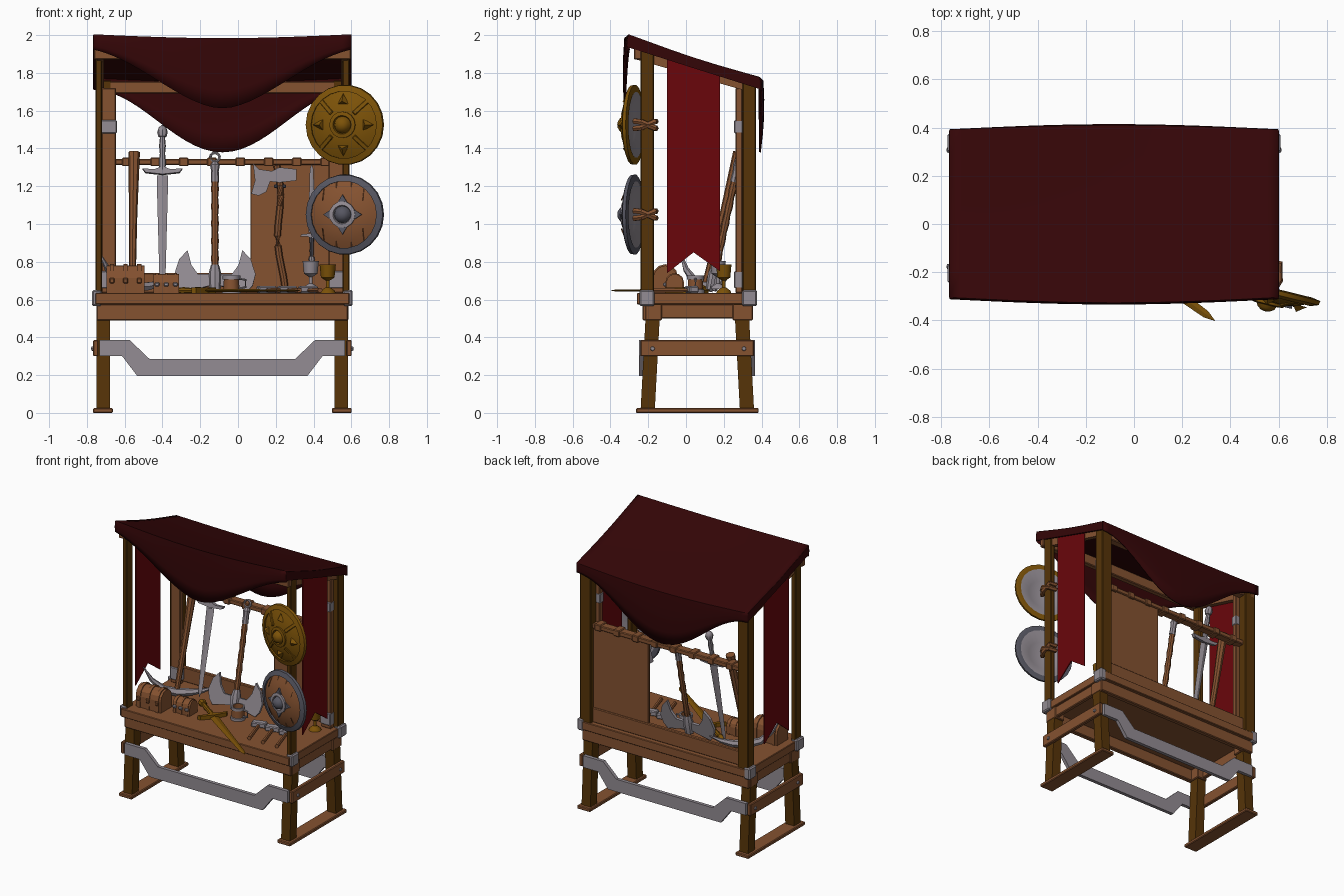
import bpy, bmesh, math
from mathutils import Matrix, Vector

if "Cube" in bpy.data.objects:
    bpy.data.objects.remove(bpy.data.objects["Cube"])

def mat(name, r, g, b):
    m = bpy.data.materials.new(name)
    m.diffuse_color = [((c / 255 + .055) / 1.055) ** 2.4 for c in (r, g, b)] + [1]
    m.use_nodes = True
    m.node_tree.nodes["Principled BSDF"].inputs["Base Color"].default_value = m.diffuse_color
    return m
WOOD = mat("light wood", 133, 82, 48)
DARK = mat("dark wood", 86, 52, 8)
METAL = mat("light metal", 147, 140, 147)
IRON = mat("dark metal", 86, 86, 97)
GOLD = mat("gold", 124, 82, 8)
CLOTH = mat("dark red cloth", 52, 5, 7)
RED = mat("red banner cloth", 106, 6, 11)
T, R = Matrix.Translation, Matrix.Rotation
CX, TOP = -0.083, 0.635          # stall centre in x, table surface height
YZ = R(math.pi / 2, 4, 'Z')      # turns an xz profile into a yz profile

def finish(name, bm, mats, M=Matrix(), smooth=False):
    bm.transform(M)
    bmesh.ops.remove_doubles(bm, verts=bm.verts, dist=1e-5)
    bmesh.ops.recalc_face_normals(bm, faces=bm.faces)
    me = bpy.data.meshes.new(name)
    bm.to_mesh(me)
    bm.free()
    for m in mats:
        me.materials.append(m)
    if smooth:
        for p in me.polygons:
            p.use_smooth = True
        me.set_sharp_from_angle(angle=math.radians(38))
    ob = bpy.data.objects.new(name, me)
    bpy.context.collection.objects.link(ob)
    return ob

def box(name, xs, ys, zs, m, bevel=0.005, M=Matrix()):
    bm = bmesh.new()
    bmesh.ops.create_cube(bm, size=1)
    lo = [min(v) for v in (xs, ys, zs)]
    d = [abs(v[1] - v[0]) for v in (xs, ys, zs)]
    for v in bm.verts:
        v.co = [lo[i] + d[i] * (v.co[i] + .5) for i in range(3)]
    if bevel:
        bmesh.ops.bevel(bm, geom=bm.edges[:], offset=min(bevel, min(d) * .3), segments=1, affect='EDGES')
    return finish(name, bm, [m], M)

def plate(name, pts, t, m, M=Matrix()):
    """xz outline extruded along y, centred on y = 0"""
    bm = bmesh.new()
    f = bm.faces.new([bm.verts.new((x, -t / 2, z)) for x, z in pts])
    g = bmesh.ops.extrude_face_region(bm, geom=[f])['geom']
    bmesh.ops.translate(bm, verts=[v for v in g if isinstance(v, bmesh.types.BMVert)], vec=(0, t, 0))
    return finish(name, bm, [m], M)

def lathe(name, prof, mats, M=Matrix(), n=12, seg=None, smooth=True):
    bm = bmesh.new()
    rings = [[bm.verts.new((r * math.cos(a), r * math.sin(a), z)) for a in
              [2 * math.pi * i / n for i in range(n)]] for r, z in prof]
    for k in range(len(prof) - 1):
        for i in range(n):
            j = (i + 1) % n
            f = bm.faces.new((rings[k][i], rings[k][j], rings[k + 1][j], rings[k + 1][i]))
            f.material_index = seg[k] if seg else 0
    return finish(name, bm, mats, M, smooth)

def tube(name, pts, radii, m, n=8, M=Matrix()):
    bm, rings = bmesh.new(), []
    pts = [Vector(p) for p in pts]
    for i, p in enumerate(pts):
        q = (pts[min(i + 1, len(pts) - 1)] - pts[max(i - 1, 0)]).to_track_quat('Z', 'Y')
        rings.append([bm.verts.new(p + q @ Vector((radii[i] * math.cos(a), radii[i] * math.sin(a), 0)))
                      for a in [2 * math.pi * k / n for k in range(n)]])
    for a, b in zip(rings, rings[1:]):
        for i in range(n):
            bm.faces.new((a[i], a[(i + 1) % n], b[(i + 1) % n], b[i]))
    bm.faces.new(rings[0])
    bm.faces.new(rings[-1])
    return finish(name, bm, [m], M, True)

# ---- frame, mirrored left and right
for s, side in ((-1, "left"), (1, "right")):
    X = lambda a, b: (CX + s * a, CX + s * b)
    box(side + "_foot", X(.58, .685), (-.265, .385), (0, .025), WOOD)
    for y0, y1, nm in ((-.24, -.21, "front"), (.36, .33, "back")):
        d = .075 if nm == "front" else -.075
        plate(f"{side}_{nm}_leg", [(y0, .02), (y0 + d, .02), (y1 + d, .58), (y1, .58)], .07, DARK,
              T((CX + s * .63, 0, 0)) @ YZ)
        yc = y1 + d / 2
        box(f"{side}_{nm}_leg_block", X(.585, .667), (yc - .045, yc + .045), (.49, .575), WOOD)
        yb = -.207 if nm == "front" else .337
        box(f"{side}_{nm}_corner_bracket", X(.64, .69), (yb - .04, yb + .04), (.565, .65), METAL, .008)
        lathe(f"{side}_{nm}_bolt", [(0, .01), (.01, .008), (.012, 0)], [METAL],
              T((CX + s * .685, yb + (.03 if nm == "front" else -.03), .34)) @ R(s * math.pi / 2, 4, 'Y'), 8)
    box(side + "_front_post", X(.637, .672), (-.24, -.17), (.6, 1.93), DARK)
    box(side + "_back_post", X(.587, .672), (.30, .37), (.6, 1.76), DARK)
    box(side + "_back_post_board", X(.562, .64), (.262, .30), (TOP, 1.72), WOOD)
    box(side + "_upper_bracket", X(.558, .641), (.255, .302), (1.48, 1.55), METAL)
    box(side + "_lower_bracket", X(.558, .641), (.255, .302), (.66, .75), METAL)
    box(side + "_stretcher", X(.657, .685), (-.24, .36), (.30, .385), WOOD)
    box(side + "_apron", X(.63, .66), (-.2, .33), (.5, .575), WOOD)
    plate(side + "_rafter", [(-.26, 1.93), (.37, 1.74), (.37, 1.69), (-.26, 1.87)], .035, WOOD,
          T((CX + s * .645, 0, 0)) @ YZ)
    plate(side + "_banner", [(-.10, 1.88), (.18, 1.80), (.18, .75), (.04, .85), (-.10, .74)], .008, RED,
          T((CX + s * .667, 0, 0)) @ YZ)

# ---- table and cross members
box("table_top", (CX - .672, CX + .672), (-.26, .375), (.575, TOP), WOOD, .004)
box("front_apron", (CX - .665, CX + .665), (-.23, -.195), (.49, .577), WOOD)
box("back_apron", (CX - .665, CX + .665), (.32, .355), (.49, .577), WOOD)
box("back_low_board", (CX - .59, CX + .59), (.315, .345), (TOP, .74), WOOD)
box("back_panel", (.065, .555), (.315, .335), (.65, 1.325), WOOD)
box("weapon_rail", (CX - .6, CX + .6), (.285, .345), (1.312, 1.345), WOOD)
for i in range(8):
    x = CX - .53 + i * .15
    box(f"rail_peg_{i}", (x, x + .05), (.275, .352), (1.306, 1.352), WOOD)
box("front_roof_beam", (CX - .68, CX + .68), (-.275, -.235), (1.87, 1.945), WOOD)
box("back_roof_beam", (CX - .66, CX + .66), (.30, .355), (1.69, 1.755), WOOD)
half = [(-.65, .385), (-.49, .385), (-.385, .285), (.385, .285), (.49, .385), (.65, .385),
        (.65, .30), (.53, .30), (.45, .195), (-.45, .195), (-.53, .30), (-.65, .30)]
plate("front_metal_brace", half, .025, METAL, T((CX, -.235, 0)))
plate("back_metal_brace", half, .025, METAL, T((CX, .353, 0)))

# ---- sagging cloth roof with front and back flaps
bm = bmesh.new()
N, rows = 28, []
for i in range(N + 1):
    t = -1 + 2 * i / N
    c, x = math.cos(t * math.pi / 2), CX + t * .683
    f = .55 * c * c + .45 * (1.118 - math.sqrt(t * t + .02) * 1.107) / .962
    yf, zf, yb, zb = -.302 - .022 * c, 2 - .02 * c, .388 + .018 * c, 1.775 - .02 * c
    ef, eb = 1.925 - .312 * f, 1.71 - .33 * c * c
    col = [(yf - .005 * math.sin(k * math.pi / 4), ef + (zf - ef) * k / 4) for k in range(5)]
    col += [(yf + (yb - yf) * k / 6, zf + (zb - zf) * k / 6 - .012 * math.sin(k * math.pi / 6)) for k in range(1, 7)]
    col += [(yb + .01 * c * math.sin(k * math.pi / 4) - .015 * c * k / 4, zb + (eb - zb) * k / 4) for k in range(1, 5)]
    rows.append([bm.verts.new((x, y, z)) for y, z in col])
for a, b in zip(rows, rows[1:]):
    for k in range(len(a) - 1):
        bm.faces.new((a[k], a[k + 1], b[k + 1], b[k]))
roof = finish("cloth_roof", bm, [CLOTH], smooth=True)
sol = roof.modifiers.new("thickness", 'SOLIDIFY')
sol.thickness, sol.offset = .01, 0
for s, side in ((-1, "left"), (1, "right")):
    plate(side + "_roof_hem", [(-.305, 2), (.04, 1.877), (.388, 1.777), (.388, 1.715), (.04, 1.825), (-.305, 1.935)],
          .012, CLOTH, T((CX + s * .678, 0, 0)) @ YZ)

# ---- shields on the right front post
def shield(name, z, face, rim, star):
    M = T((.565, -.275, z)) @ R(-.24, 4, 'Z') @ R(math.pi / 2, 4, 'X')
    prof = [(0, .055), (.09, .045), (.14, .03), (.178, .012), (.178, .024), (.21, .012), (.213, -.006),
            (.176, -.012), (.1, .02), (0, .035)]
    lathe(name, prof, [face, rim, METAL], M, 22, [0, 0, 0, 1, 1, 1, 1, 2, 2])
    lathe(name + "_boss_ring", [(.07, .04), (.07, .058), (.05, .062), (.045, .05)], [METAL if star else GOLD], M, 16)
    lathe(name + "_boss", [(.046, .05), (.036, .075), (.018, .087), (0, .09)], [rim], M, 12)
    for i in range(4):
        Q = M @ R(i * math.pi / 2, 4, 'Z')
        if star:
            plate(name + f"_star_point_{i}", [(.05, -.035), (.105, 0), (.05, .035)], .018, IRON,
                  Q @ T((0, 0, .045)) @ R(math.pi / 2, 4, 'X'))
        else:
            lathe(name + f"_stud_{i}", [(.04, 0), (0, .03)], [rim], Q @ T((.125, 0, .032)), 3, smooth=False)
            box(name + f"_rib_{i}", (.08, .18), (-.012, .012), (-.006, .01), rim, .003,
                Q @ R(.78, 4, 'Z') @ T((0, 0, .05)) @ R(.36, 4, 'Y') @ T((0, 0, .025)))
    if star:    # plank seams
        for x in (-.11, -.04, .04, .11):
            w = math.sqrt(.175 ** 2 - x * x)
            for e in (-1, 1):
                tube(name + "_plank_seam", [(x, e * .075, .043), (x, e * (w + .075) / 2, .0295), (x, e * w, .014)],
                     [.003] * 3, WOOD, 4, M)
    for e in (-1, 1):   # straps round the post
        tube(name + "_strap", [(.575, -.275, z + e * .02), (.602, -.235, z + e * .015), (.602, -.165, z - e * .018),
                               (.55, -.16, z - e * .018)], [.016] * 4, WOOD, 6)
shield("gold_shield", 1.525, GOLD, GOLD, False)
shield("wooden_shield", 1.05, WOOD, IRON, True)

# ---- swords: tip at local z = 0, pommel at 0.87
def sword(name, M, m, grip):
    lathe(name + "_blade", [(0, 0), (.016, .05), (.03, .58), (.03, .61)], [m], M @ Matrix.Diagonal((1, .3, 1, 1)), 4, smooth=False)
    plate(name + "_guard", [(-.105, .645), (-.09, .625), (0, .615), (.09, .625), (.105, .645), (.04, .642), (0, .66), (-.04, .642)], .03, m, M)
    lathe(name + "_grip", [(.015, .63), (.019, .68), (.014, .73), (.018, .77), (.013, .82)], [grip], M, 8)
    lathe(name + "_pommel", [(0, .815), (.022, .82), (.028, .845), (.02, .87), (0, .885)], [m], M, 8)
sword("leaning_sword", T((-.40, .13, .66)) @ R(-.21, 4, 'X'), METAL, METAL)
sword("wall_dagger", T((.39, .295, 1.32)) @ R(math.pi, 4, 'Y') @ Matrix.Scale(.6, 4), METAL, IRON)
d = Vector((-.79, .57, 0)).normalized()
sword("gold_sword", T((.338, -.403, TOP + .013)) @ R(math.atan2(d.y, d.x), 4, 'Z')
      @ R(math.pi / 2, 4, 'Y') @ R(math.pi / 2, 4, 'Z'), GOLD, GOLD)

# ---- great axe leaning head-down on the rail
M = T((-.122, .13, TOP)) @ R(-.21, 4, 'X')
blade = [(.02, .10), (.09, .10), (.125, .15), (.145, .23), (.19, .18), (.215, .10), (.2, .04), (.17, .005), (.10, .02), (.02, .04)]
for s in (-1, 1):
    plate("great_axe_blade", [(s * x, z) for x, z in blade], .018, METAL, M)
lathe("great_axe_socket", [(0, .01), (.03, .015), (.035, .1), (.022, .15), (0, .15)], [METAL], M, 8)
lathe("great_axe_handle", [(.017 + .004 * (i % 2), .14 + i * .047) for i in range(11)], [WOOD], M, 8)
lathe("great_axe_cap", [(0, .6), (.022, .6), (.02, .66), (.026, .69), (.014, .71), (0, .71)], [METAL], M, 8)
tube("great_axe_ring", [(.024 * math.cos(a), 0, .735 + .024 * math.sin(a)) for a in [i * math.pi / 6 for i in range(13)]],
     [.008] * 13, METAL, 6, M)

# ---- pickaxe standing on its head
tube("pickaxe_handle", [(-.56, .1, .67), (-.555, .2, 1.05), (-.55, .28, 1.38)], [.018, .022, .031], WOOD, 8)
tube("pickaxe_head", [(-.735, -.03, .85), (-.69, 0, .76), (-.63, .05, .69), (-.555, .1, .668), (-.48, .15, .67),
                      (-.41, .185, .685), (-.34, .22, .715)], [.004, .016, .024, .03, .024, .016, .004], METAL, 6)

# ---- axe hung on the panel
wave = [i / 12 for i in range(13)]
tube("wall_axe_handle", [(.205 + .03 * u + .014 * math.sin(u * 7.5), .295, 1.31 - .64 * u) for u in wave],
     [.018] * 13, WOOD, 8)
plate("wall_axe_head", [(.08, 1.32), (.11, 1.29), (.18, 1.28), (.22, 1.30), (.31, 1.29), (.31, 1.23), (.22, 1.22),
                        (.17, 1.225), (.15, 1.17), (.11, 1.15), (.07, 1.16), (.09, 1.23)], .04, METAL, T((0, .29, 0)))
for x in (.20, .245):
    box("wall_axe_peg", (x - .01, x + .01), (.26, .32), (1.19, 1.21), IRON)

# ---- packs, mug, goblets and small tools on the table
def pack(name, x, y, w, dp, h, buckle):
    arc = [(math.cos(a) * dp / 2, h * .55 + math.sin(a) * h * .45) for a in [i * math.pi / 6 for i in range(7)]]
    P = T((x, y, TOP)) @ YZ
    plate(name, [(-dp / 2, 0), (dp / 2, 0)] + arc, w, WOOD, P)
    for k in (-.36, 0, .36):
        plate(name + "_strap", [(-dp / 2 - .006, 0), (dp / 2 + .006, 0)] + [(a * 1.08, b * 1.05) for a, b in arc], w * .11,
              WOOD, T((k * w, 0, 0)) @ P)
        box(name + "_buckle", (x + k * w - .013, x + k * w + .013), (y - dp / 2 - .016, y - dp / 2),
            (TOP + h * .35, TOP + h * .55), buckle)
pack("large_pack", -.595, -.11, .20, .125, .145, WOOD)
pack("small_pack", -.38, -.06, .135, .09, .10, METAL)
lathe("mug", [(0, 0), (.05, 0), (.05, .018), (.043, .02), (.04, .07), (.047, .072), (.047, .092), (.036, .092), (.034, .02), (0, .02)],
      [WOOD, METAL], T((-.035, .05, TOP)), 10, [1, 1, 1, 0, 1, 1, 1, 0, 0])
tube("mug_handle", [(.005, .05, .71), (.04, .05, .705), (.04, .05, .665), (.005, .05, .66)], [.007] * 4, METAL, 6)
cup = [(0, 0), (.042, 0), (.035, .014), (.01, .03), (.01, .065), (.036, .082), (.043, .15), (.035, .15), (.025, .09), (0, .086)]
lathe("metal_goblet", cup, [METAL], T((.385, .17, TOP + .02)), 10)
lathe("gold_goblet", cup, [GOLD], T((.475, .2, TOP)), 10)
for i, x in enumerate((.15, .26, .37)):
    M = T((x, .03, TOP + .014)) @ R(.3, 4, 'Z')
    tube(f"small_tool_handle_{i}", [(0, .03, 0), (0, -.22, 0)], [.011, .014], WOOD, 6, M)
    box(f"small_tool_head_{i}", (-.05, .05), (-.025, .025), (-.013, .022), METAL, .006, M)
